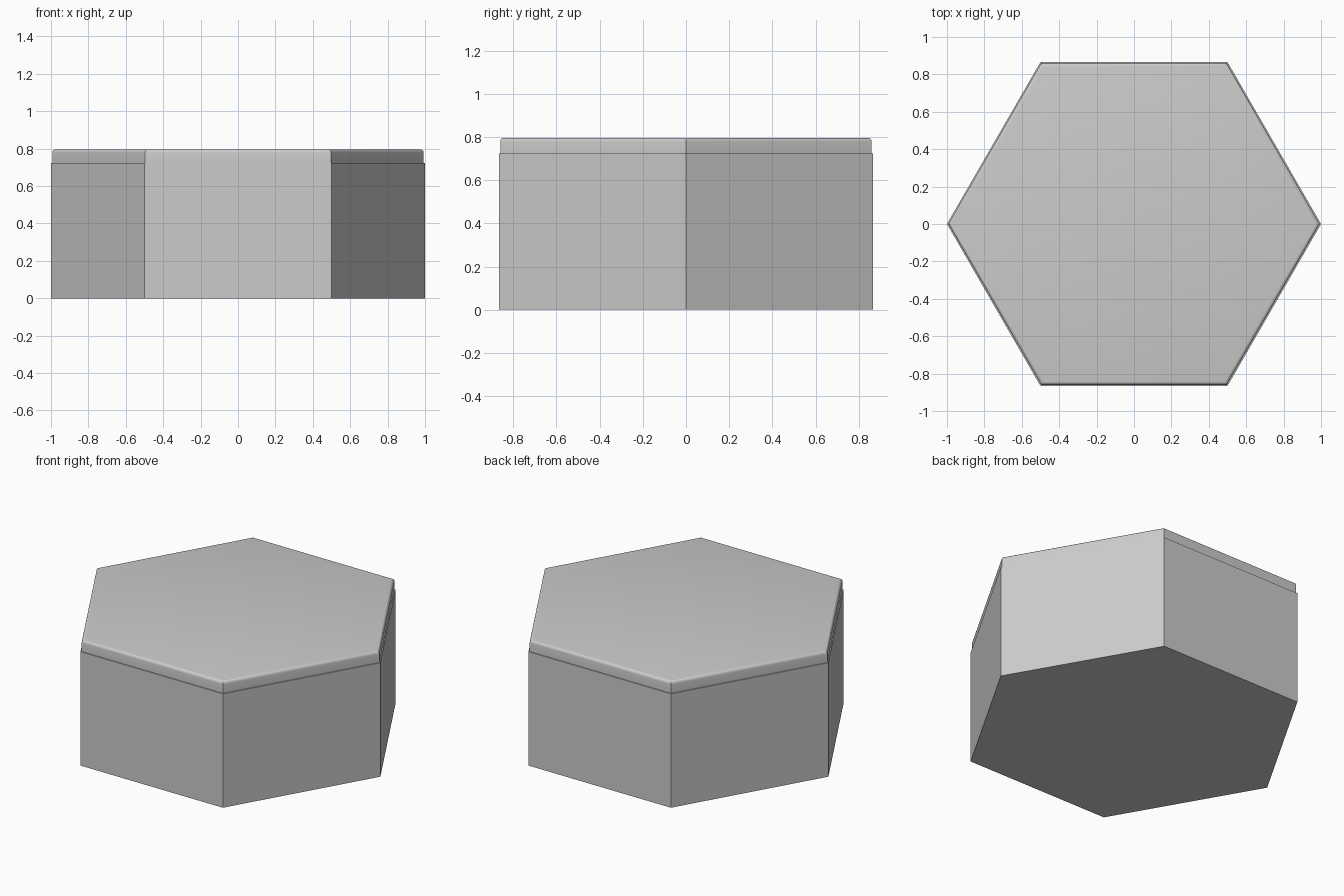
import bpy
import bmesh
from math import pi, cos, sin

if "Cube" in bpy.data.objects:
    bpy.data.objects.remove(bpy.data.objects["Cube"])


def hex_prism(name, profile):
    """Closed six-sided solid lofted through (corner radius, z) rings."""
    bm = bmesh.new()
    rings = [[bm.verts.new((r * cos(i * pi / 3), r * sin(i * pi / 3), z))
              for i in range(6)] for r, z in profile]
    for low, high in zip(rings, rings[1:]):
        for i in range(6):
            j = (i + 1) % 6
            bm.faces.new((low[i], low[j], high[j], high[i]))
    bm.faces.new(rings[0][::-1])
    bm.faces.new(rings[-1])
    mesh = bpy.data.meshes.new(name)
    bm.to_mesh(mesh)
    bm.free()
    obj = bpy.data.objects.new(name, mesh)
    bpy.context.collection.objects.link(obj)
    return obj


# Main block
hex_prism("tile_base", [(1.0, 0.0), (1.0, 0.723)])

# Slightly inset top layer with a rounded upper rim
CAP_R, TOP, ROUND, STEPS = 0.993, 0.796, 0.018, 4
slant = ROUND / cos(pi / 6)
rim = [(CAP_R - slant * (1 - cos(k * pi / 2 / STEPS)),
        TOP - ROUND * (1 - sin(k * pi / 2 / STEPS))) for k in range(STEPS + 1)]
cap = hex_prism("tile_top", [(CAP_R, 0.723)] + rim)

bpy.context.view_layer.objects.active = cap
cap.select_set(True)
bpy.ops.object.shade_smooth_by_angle(angle=pi / 6)
